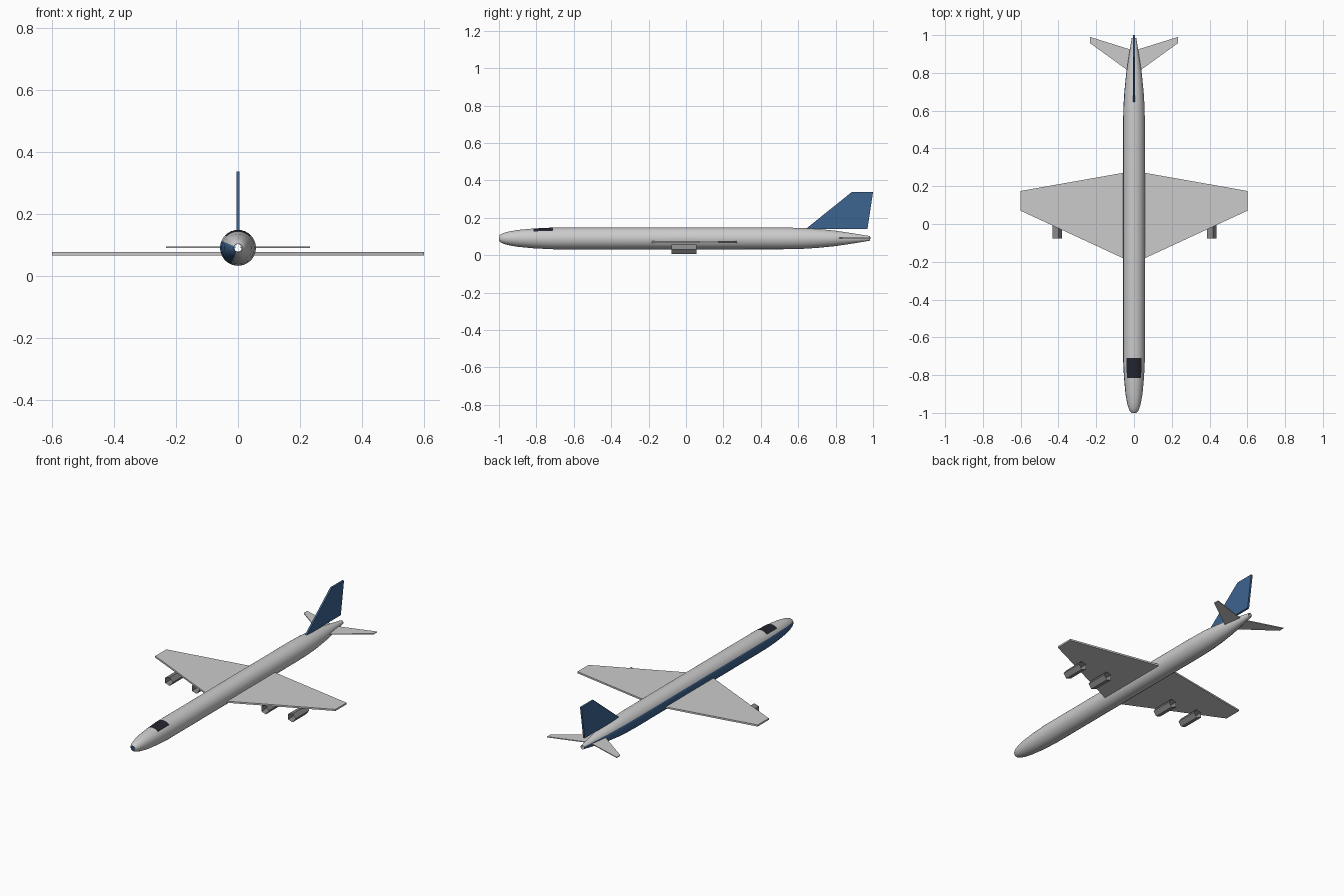
import bpy, bmesh
from math import cos, sin, pi, radians
from mathutils import Vector

if "Cube" in bpy.data.objects:
    bpy.data.objects.remove(bpy.data.objects["Cube"], do_unlink=True)


def make_material(name, rgb):
    mat = bpy.data.materials.new(name)
    mat.use_nodes = True
    color = (*rgb, 1)
    mat.diffuse_color = color
    mat.node_tree.nodes["Principled BSDF"].inputs["Base Color"].default_value = color
    return mat


body_grey = make_material("light grey", (0.6, 0.6, 0.6))
blue = make_material("dark blue", (0.046, 0.125, 0.277))
glass = make_material("dark glass", (0.018, 0.018, 0.03))
engine_grey = make_material("engine grey", (0.25, 0.25, 0.25))


def finish(bm, name, materials):
    mesh = bpy.data.meshes.new(name)
    bm.to_mesh(mesh)
    bm.free()
    obj = bpy.data.objects.new(name, mesh)
    bpy.context.collection.objects.link(obj)
    for mat in materials:
        mesh.materials.append(mat)
    return obj


def tube(name, rings, sides, center, materials, paint=None):
    """Open tube along y from (y, radius) rings; paint(angle, y) picks a material."""
    bm = bmesh.new()
    loops = []
    for y, r in rings:
        loops.append([bm.verts.new((center[0] + r * cos(2 * pi * i / sides), y,
                                    center[1] + r * sin(2 * pi * i / sides)))
                      for i in range(sides)])
    for (a, b), (ra, rb) in zip(zip(loops, loops[1:]), zip(rings, rings[1:])):
        for i in range(sides):
            j = (i + 1) % sides
            face = bm.faces.new((a[i], b[i], b[j], a[j]))
            if paint:
                face.material_index = paint(360 * (i + 0.5) / sides, (ra[0] + rb[0]) / 2)
    return finish(bm, name, materials)


def plate(name, outline, direction, mat):
    """Flat slab: an outline extruded along a direction."""
    bm = bmesh.new()
    face = bm.faces.new([bm.verts.new(p) for p in outline])
    extruded = bmesh.ops.extrude_face_region(bm, geom=[face])["geom"]
    moved = [v for v in extruded if isinstance(v, bmesh.types.BMVert)]
    bmesh.ops.translate(bm, verts=moved, vec=Vector(direction))
    bmesh.ops.recalc_face_normals(bm, faces=bm.faces)
    return finish(bm, name, [mat])


# Fuselage: open tube with a blue band on one flank and a cockpit window on top
def fuselage_paint(angle, y):
    if -0.81 < y < -0.71 and 45 < angle < 135:
        return 2
    return 1 if 160 < angle < 250 else 0


profile = [(-1, 0.013), (-0.992, 0.021), (-0.975, 0.029), (-0.95, 0.036), (-0.9, 0.045),
           (-0.815, 0.053), (-0.71, 0.058), (0.52, 0.058), (0.62, 0.056), (0.7, 0.051),
           (0.8, 0.041), (0.9, 0.026), (0.985, 0.012)]
fuselage = tube("fuselage", profile, 32, (0, 0.09), [body_grey, blue, glass], fuselage_paint)
bpy.ops.object.select_all(action="DESELECT")
fuselage.select_set(True)
bpy.context.view_layer.objects.active = fuselage
bpy.ops.object.shade_smooth_by_angle(angle=radians(40))

# Tail fin
fin = [(0.64, 0.14), (0.97, 0.14), (1, 0.337), (0.885, 0.337)]
plate("tail_fin", [(-0.0055, y, z) for y, z in fin], (0.011, 0, 0), blue)

# Wings, tailplanes and engines on both sides
wing = [(0.045, -0.187), (0.6, 0.07), (0.6, 0.175), (0.045, 0.273)]
tailplane = [(0.008, 0.795), (0.232, 0.957), (0.232, 0.99), (0.008, 0.92)]
for side, s in (("left", 1), ("right", -1)):
    plate(side + "_wing", [(s * x, y, 0.066) for x, y in wing], (0, 0, 0.01), body_grey)
    plate(side + "_tailplane", [(s * x, y, 0.0895) for x, y in tailplane],
          (0, 0, 0.005), body_grey)
    for place, x in (("inner", 0.231), ("outer", 0.409)):
        tube(f"{side}_{place}_engine", [(-0.077, 0.027), (0.055, 0.027)], 5,
             (s * x, 0.031), [engine_grey])
